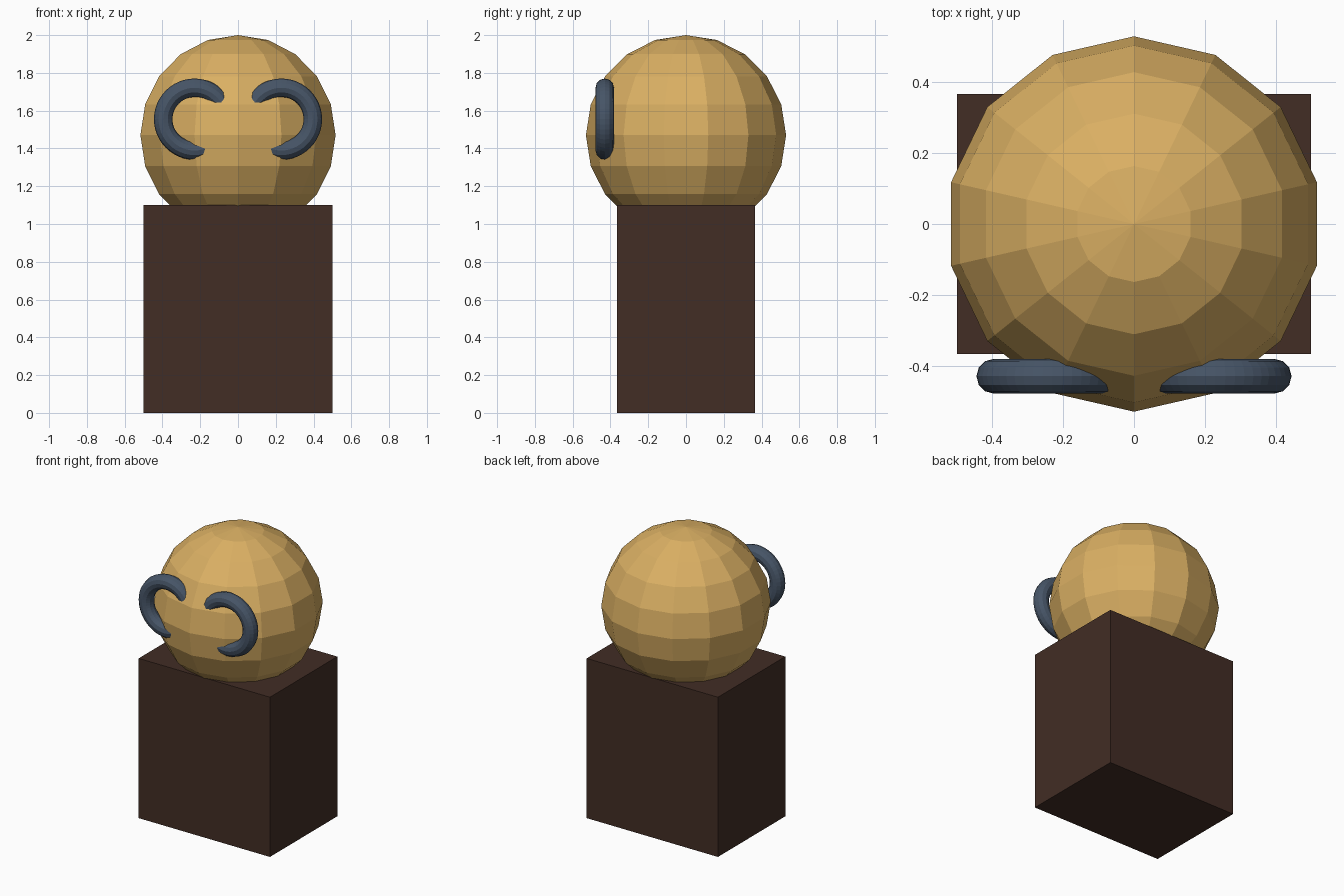
import bpy
import math

if "Cube" in bpy.data.objects:
    bpy.data.objects.remove(bpy.data.objects["Cube"])


def material(name, rgb):
    mat = bpy.data.materials.new(name)
    mat.diffuse_color = (*rgb, 1.0)
    mat.use_nodes = True
    mat.node_tree.nodes["Principled BSDF"].inputs["Base Color"].default_value = mat.diffuse_color
    return mat


def finish(name, mat):
    obj = bpy.context.object
    obj.name = name
    obj.data.materials.append(mat)
    bpy.ops.object.shade_flat()
    return obj


gold = material("warm_gold", (0.70, 0.43, 0.125))
brown = material("dark_brown", (0.054, 0.026, 0.018))
slate = material("slate_blue", (0.062, 0.09, 0.135))

# Block body
bpy.ops.mesh.primitive_cube_add(size=1, location=(0, 0, 0.55))
body = finish("body", brown)
body.scale = (1.0, 0.733, 1.10)

# Faceted head, sunk a little into the body
bpy.ops.mesh.primitive_uv_sphere_add(
    segments=14, ring_count=10, radius=0.53, location=(0, 0, 1.47))
finish("head", gold)

# Eyeglass rims, upright rings partly sunk into the face
for side, x in (("left", -0.23), ("right", 0.23)):
    bpy.ops.mesh.primitive_torus_add(
        major_segments=48, minor_segments=12,
        major_radius=0.166, minor_radius=0.049,
        location=(x, -0.43, 1.555), rotation=(math.pi / 2, 0, 0))
    finish(side + "_rim", slate)
